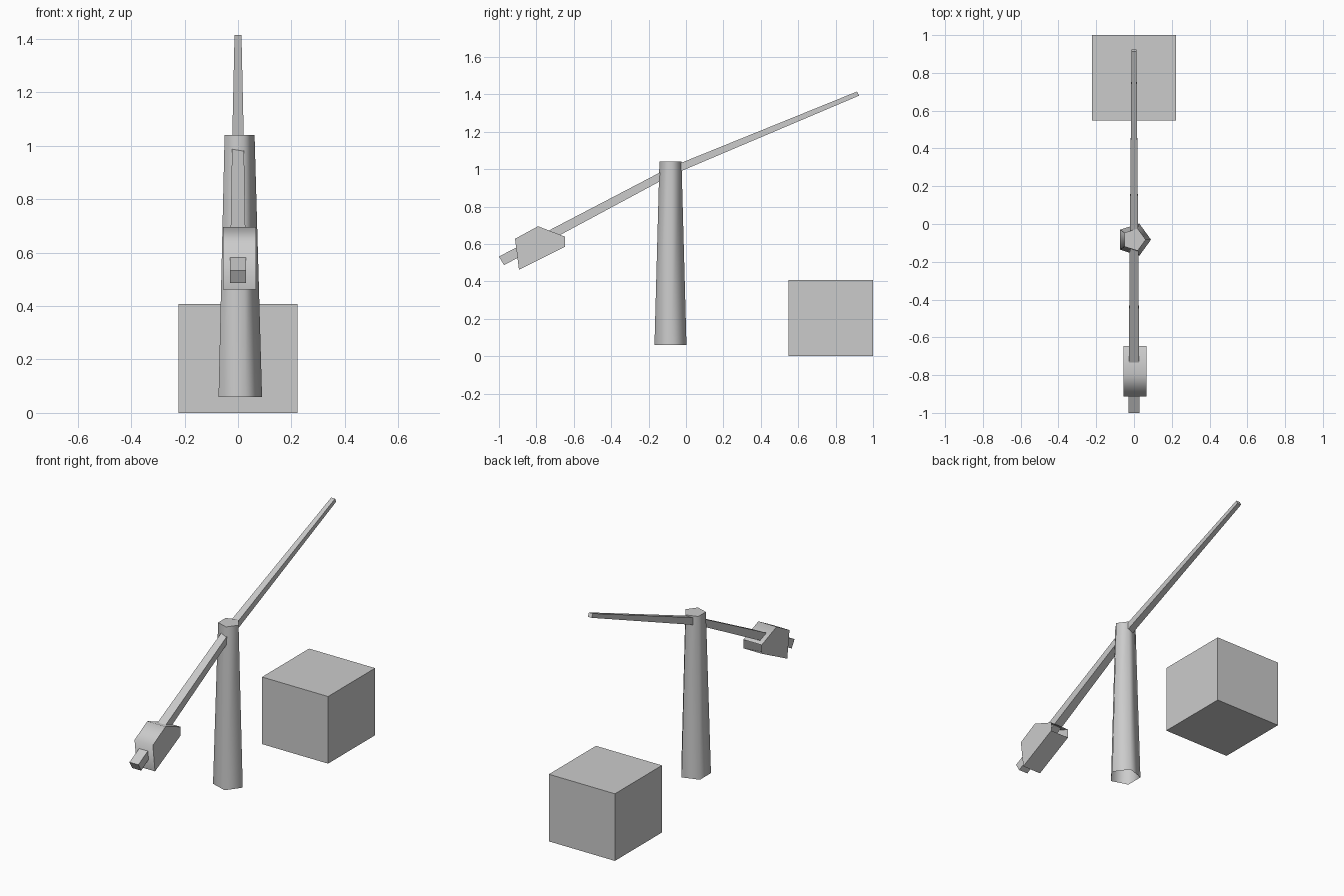
import bpy, bmesh
from math import cos, sin, tau, radians

if "Cube" in bpy.data.objects:
    bpy.data.objects.remove(bpy.data.objects["Cube"])


def loft(name, rings, cap_start=True, cap_end=True, skip=(), smooth=False):
    """Skin equal-length rings of points; skip lists side strips left open."""
    bm = bmesh.new()
    loops = [[bm.verts.new(p) for p in ring] for ring in rings]
    n = len(loops[0])
    for a, b in zip(loops, loops[1:]):
        for i in range(n):
            if i not in skip:
                j = (i + 1) % n
                bm.faces.new((a[i], a[j], b[j], b[i]))
    if cap_start:
        bm.faces.new(loops[0][::-1])
    if cap_end:
        bm.faces.new(loops[-1])
    bmesh.ops.recalc_face_normals(bm, faces=bm.faces)
    mesh = bpy.data.meshes.new(name)
    bm.to_mesh(mesh)
    bm.free()
    obj = bpy.data.objects.new(name, mesh)
    bpy.context.collection.objects.link(obj)
    if smooth:
        bpy.ops.object.select_all(action='DESELECT')
        obj.select_set(True)
        bpy.context.view_layer.objects.active = obj
        bpy.ops.object.shade_smooth_by_angle(angle=radians(80))
    return obj


def pentagon(r, z, y=-0.083):
    return [(r * cos(tau * i / 5), y + r * sin(tau * i / 5), z) for i in range(5)]


def beam_ring(top, bottom, w):
    return [(-w, *top), (w, *top), (w, *bottom), (-w, *bottom)]


# Tapered five-sided post, open underneath
loft("post", [pentagon(0.09, 0.06), pentagon(0.062, 1.04)],
     cap_start=False, smooth=True)

# Tapered beam, bent where it passes through the post
loft("beam", [
    beam_ring((-1.0, 0.533), (-0.973, 0.487), 0.03),
    beam_ring((-0.09, 1.008), (-0.08, 0.967), 0.022),
    beam_ring((0.914, 1.415), (0.925, 1.393), 0.013),
])

# Counterweight: profile extruded across x, open toward the post
profile = [(-0.914, 0.628), (-0.791, 0.695), (-0.647, 0.639),
           (-0.647, 0.586), (-0.893, 0.462)]
loft("counterweight", [[(x, y, z) for y, z in profile] for x in (-0.056, 0.067)],
     skip=(2,), smooth=True)

# Block
loft("block", [[(x, y, z) for x, y in ((-0.222, 0.548), (0.222, 0.548),
                                       (0.222, 1.0), (-0.222, 1.0))]
               for z in (0, 0.408)])
